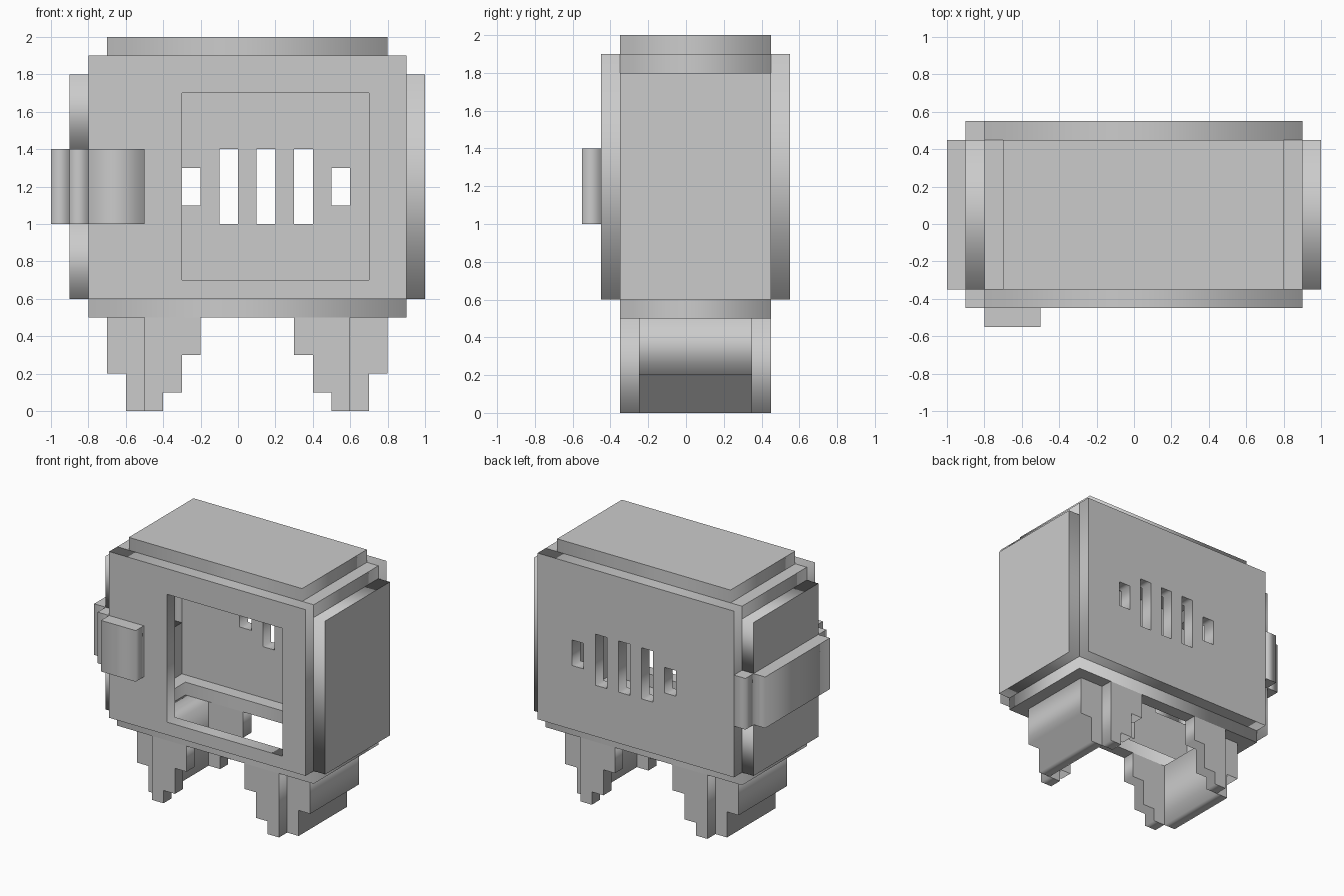
import bpy
from mathutils import Matrix

if "Cube" in bpy.data.objects:
    bpy.data.objects.remove(bpy.data.objects["Cube"])

# Local (u, v, thickness) axes of each drawing plane
PLANES = {
    'XY': Matrix(((1, 0, 0), (0, 1, 0), (0, 0, 1))),
    'XZ': Matrix(((1, 0, 0), (0, 0, 1), (0, 1, 0))),
    'YZ': Matrix(((0, 0, 1), (1, 0, 0), (0, 1, 0))),
}
MIRROR_X = 0.05  # symmetry line of body and legs


def rect(u0, u1, v0, v1):
    return [(u0, v0), (u1, v0), (u1, v1), (u0, v1)]


def plate(name, plane, lo, hi, *outlines):
    """Flat plate: first outline is the border, further outlines are holes."""
    curve = bpy.data.curves.new(name, 'CURVE')
    curve.dimensions = '2D'
    curve.fill_mode = 'BOTH'
    curve.extrude = (hi - lo) / 2
    for pts in outlines:
        sp = curve.splines.new('POLY')
        sp.points.add(len(pts) - 1)
        for p, (u, v) in zip(sp.points, pts):
            p.co = (u, v, 0, 1)
        sp.use_cyclic_u = True
    tmp = bpy.data.objects.new(name + "_tmp", curve)
    bpy.context.scene.collection.objects.link(tmp)
    bpy.context.view_layer.update()
    dg = bpy.context.evaluated_depsgraph_get()
    mesh = bpy.data.meshes.new_from_object(tmp.evaluated_get(dg))
    bpy.data.objects.remove(tmp)
    mesh.transform(Matrix.Translation((0, 0, (lo + hi) / 2)))
    m = PLANES[plane]
    mesh.transform(m.to_4x4())
    if m.determinant() < 0:
        mesh.flip_normals()
    mesh.name = name
    ob = bpy.data.objects.new(name, mesh)
    bpy.context.scene.collection.objects.link(ob)
    return ob


def mirrored(pts):
    return [(2 * MIRROR_X - u, v) for u, v in pts]


# Front panel with window, notched behind the bracket
plate("front_panel", 'XZ', -0.45, -0.35,
      [(-0.8, 0.6), (0.9, 0.6), (0.9, 1.9), (-0.8, 1.9),
       (-0.8, 1.4), (-0.5, 1.4), (-0.5, 1.0), (-0.8, 1.0)],
      rect(-0.3, 0.7, 0.7, 1.7))

# Back panel with vent slots
slots = [rect(x, x + 0.1, 1.0, 1.4) for x in (-0.1, 0.1, 0.3)]
slots += [rect(x, x + 0.1, 1.1, 1.3) for x in (-0.3, 0.5)]
plate("back_panel", 'XZ', 0.45, 0.55, rect(-0.8, 0.9, 0.6, 1.9), *slots)

# Side walls
plate("right_wall", 'YZ', 0.9, 1.0, rect(-0.35, 0.45, 0.6, 1.8))
plate("left_wall_lower", 'YZ', -0.9, -0.8, rect(-0.35, 0.45, 0.6, 1.0))
plate("left_wall_upper", 'YZ', -0.9, -0.8, rect(-0.35, 0.45, 1.4, 1.8))

# Bracket stepping round the left side
plate("bracket_side", 'XY', 1.0, 1.4, rect(-1.0, -0.9, -0.35, 0.45))
plate("bracket_front", 'XY', 1.0, 1.4, rect(-0.8, -0.5, -0.55, -0.45))
plate("bracket_front_corner", 'XY', 1.0, 1.4, rect(-0.9, -0.8, -0.45, -0.35))
plate("bracket_back_corner", 'XY', 1.0, 1.4, rect(-0.9, -0.8, 0.45, 0.55))

# Roof: two shoulder strips and the lid
plate("left_shoulder", 'XY', 1.8, 1.9, rect(-0.8, -0.7, -0.35, 0.45))
plate("right_shoulder", 'XY', 1.8, 1.9, rect(0.8, 0.9, -0.35, 0.45))
plate("lid", 'XY', 1.9, 2.0, rect(-0.7, 0.8, -0.35, 0.45))

# Open floor frame
plate("floor_frame", 'XY', 0.5, 0.6, rect(-0.8, 0.9, -0.35, 0.45),
      rect(-0.7, 0.8, -0.25, 0.35))

# Stepped legs: outer block plus front and back brace, mirrored to the right
block = [(-0.6, 0), (-0.5, 0), (-0.5, 0.5), (-0.7, 0.5), (-0.7, 0.2), (-0.6, 0.2)]
brace = [(-0.5, 0), (-0.4, 0), (-0.4, 0.1), (-0.3, 0.1), (-0.3, 0.3),
         (-0.2, 0.3), (-0.2, 0.5), (-0.5, 0.5)]
for side, f in (("left", list), ("right", mirrored)):
    plate(side + "_leg_block", 'XZ', -0.25, 0.35, f(block))
    plate(side + "_leg_front_brace", 'XZ', -0.35, -0.25, f(brace))
    plate(side + "_leg_back_brace", 'XZ', 0.35, 0.45, f(brace))
